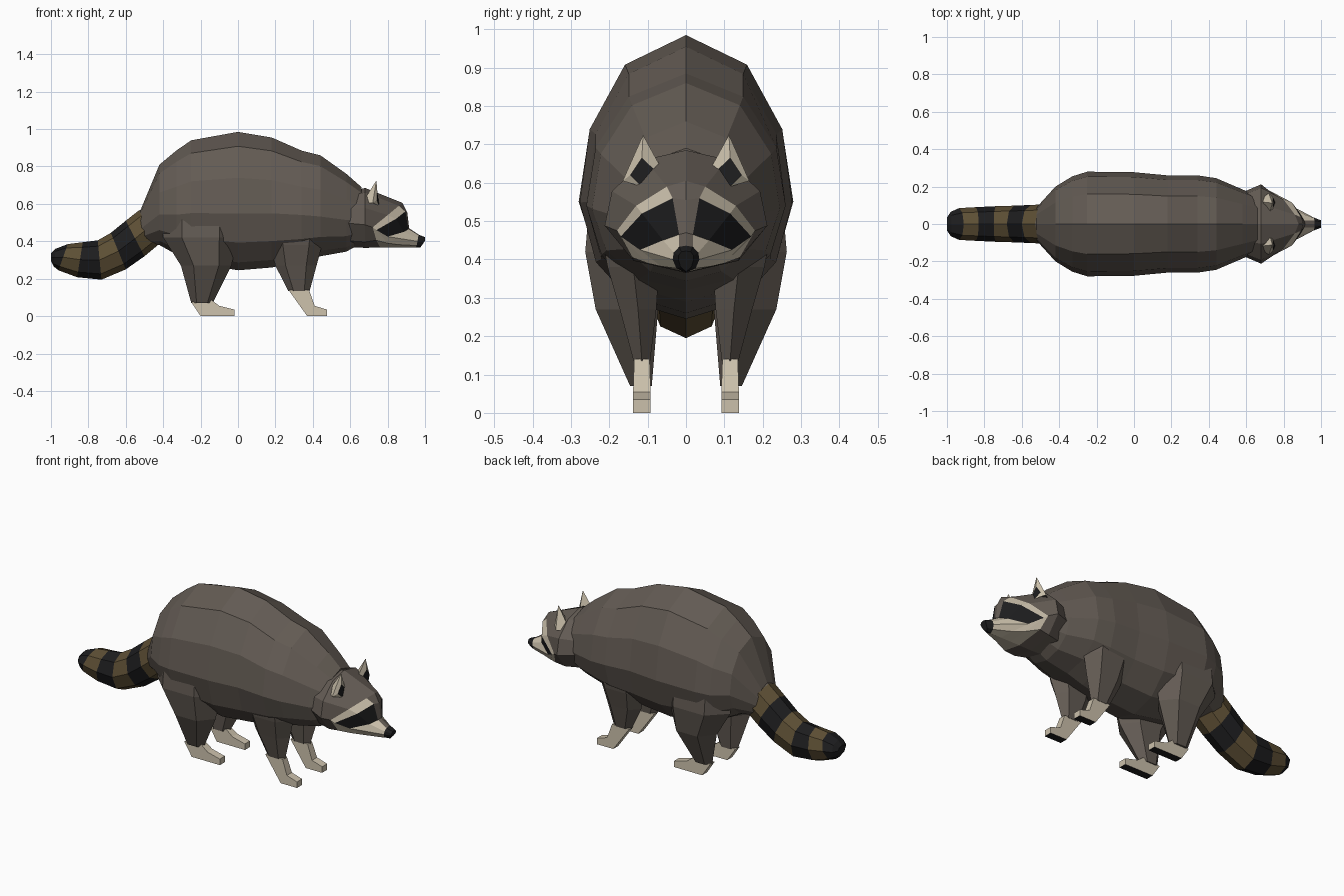
import bpy, bmesh
from math import sin, cos, radians, pi

if "Cube" in bpy.data.objects:
    bpy.data.objects.remove(bpy.data.objects["Cube"])


def material(name, rgb):
    m = bpy.data.materials.new(name)
    m.diffuse_color = (*rgb, 1)
    m.use_nodes = True
    m.node_tree.nodes["Principled BSDF"].inputs["Base Color"].default_value = m.diffuse_color
    return m


FUR = material("grey_fur", (0.125, 0.105, 0.088))
BLACK = material("black_fur", (0.012, 0.012, 0.013))
CREAM = material("cream_fur", (0.60, 0.53, 0.41))
TAN = material("tan_fur", (0.11, 0.078, 0.035))
MATS = [FUR, BLACK, CREAM, TAN]
F, B, C, T = range(4)


def build(name, verts, faces, mats):
    me = bpy.data.meshes.new(name)
    me.from_pydata(verts, [], faces)
    for m in MATS:
        me.materials.append(m)
    for p, i in zip(me.polygons, mats):
        p.material_index = i
    bm = bmesh.new()
    bm.from_mesh(me)
    bmesh.ops.recalc_face_normals(bm, faces=bm.faces)
    bm.to_mesh(me)
    bm.free()
    ob = bpy.data.objects.new(name, me)
    bpy.context.collection.objects.link(ob)
    return ob


def loft(name, rings, pick):
    """Skin closed rings; pick(band, side) gives the material index."""
    n = len(rings[0])
    verts = [v for r in rings for v in r]
    faces, mats = [], []
    for i in range(len(rings) - 1):
        for j in range(n):
            k = (j + 1) % n
            faces.append((i*n + j, i*n + k, (i+1)*n + k, (i+1)*n + j))
            mats.append(pick(i, min(j, n - 1 - j)))
    faces += [tuple(range(n)), tuple(range(len(verts) - n, len(verts)))]
    mats += [pick(0, 0), pick(len(rings) - 2, n // 4)]
    return build(name, verts, faces, mats)


def mirror_ring(half):
    return half + [(x, -y, z) for x, y, z in half[-2:0:-1]]


def section(x, top, bottom, w, mid, angles):
    """Egg-shaped half section, wide at height mid."""
    half = []
    for a in map(radians, angles):
        h = top - mid if cos(a) > 0 else mid - bottom
        half.append((x, w * sin(a) if 0.01 < a < 3.14 else 0, mid + h * cos(a)))
    return half


# body: x, top, bottom, half width, height of widest point
BODY = [(-.52, .57, .38, .09, .47), (-.42, .81, .38, .2, .55),
        (-.33, .885, .33, .255, .55), (-.25, .94, .29, .28, .56),
        (0, .985, .245, .277, .56), (.18, .955, .26, .26, .56),
        (.34, .885, .29, .26, .55), (.44, .86, .32, .245, .54),
        (.58, .76, .345, .185, .52), (.66, .69, .39, .15, .52)]
loft("body", [mirror_ring(section(*s, (0, 35, 65, 92, 122, 150, 180))) for s in BODY],
     lambda i, j: F)

# head: two round skull sections, then face sections from brow to nose
skull = [section(*s, (0, 30, 65, 95, 140, 180))
         for s in [(.58, .66, .37, .17, .51), (.68, .685, .365, .213, .50)]]
face = [
    [(.88, 0, .605), (.86, .05, .59), (.80, .13, .54), (.72, .18, .475), (.74, .14, .405), (.76, 0, .367)],
    [(.905, 0, .555), (.895, .035, .56), (.845, .115, .52), (.74, .17, .46), (.80, .10, .39), (.82, 0, .367)],
    [(.915, 0, .47), (.91, .018, .465), (.885, .06, .45), (.80, .12, .425), (.86, .065, .382), (.88, 0, .367)],
    [(.965, 0, .436), (.965, .018, .433), (.962, .032, .418), (.96, .035, .40), (.955, .025, .377), (.95, 0, .366)],
    [(1, 0, .422), (1, .012, .420), (1, .02, .41), (.998, .02, .40), (.985, .014, .38), (.975, 0, .368)],
]
PATTERN = [[F] * 5, [F, F, F, F, F], [F, C, C, C, C], [F, B, B, C, C],
           [F, C, C, C, C], [B] * 5]
loft("head", [mirror_ring(h) for h in skull + face], lambda i, j: PATTERN[i][j])

# tail: paired top and bottom points, half width, ringed fur
TAIL = [(-.42, .60, -.36, .42, .10), (-.53, .565, -.41, .395, .105),
        (-.60, .51, -.50, .32, .102), (-.68, .445, -.60, .25, .098),
        (-.75, .405, -.73, .195, .095), (-.83, .395, -.86, .208, .09),
        (-.91, .385, -.96, .245, .085), (-.975, .36, -.985, .265, .065),
        (-1, .335, -1, .295, .035)]
rings = []
for tx, tz, bx, bz, w in TAIL:
    rings.append([((tx + bx) / 2 + (tx - bx) / 2 * cos(a), w * sin(a),
                   (tz + bz) / 2 + (tz - bz) / 2 * cos(a))
                  for a in [k * pi / 4 for k in range(8)]])
BANDS = [F, T, B, T, B, T, B, B]
loft("tail", rings, lambda i, j: BANDS[i])


# legs: z, back x, front x, inner y, outer y
def leg(name, levels, s):
    rings = []
    for z, x0, x1, y0, y1 in levels:
        rings.append([((x0 + x1) / 2 + (x1 - x0) / 2 * cos(a),
                       s * ((y0 + y1) / 2 + (y1 - y0) / 2 * sin(a)), z)
                      for a in [k * pi / 3 for k in range(6)]])
    loft(name, rings, lambda i, j: F)


# feet: side profile given width, dark sole
def foot(name, profile, s):
    n = len(profile)
    verts = []
    for side in (-1, 1):
        verts += [(x, s * .115 + side * (.023 if z < .06 else .02), z) for x, z in profile]
    faces = [tuple(range(n)), tuple(range(n, 2 * n))]
    faces += [(i, (i+1) % n, n + (i+1) % n, n + i) for i in range(n)]
    mats = [C] * (n + 2)
    mats[2 + n - 2] = B
    build(name, verts, faces, mats)


HIND = [(.55, -.40, .0, .06, .265), (.42, -.40, .0, .05, .278), (.27, -.305, -.035, .06, .248),
        (.07, -.25, -.135, .085, .15)]
FRONT = [(.48, .17, .46, .06, .235), (.38, .17, .45, .06, .215), (.27, .2, .42, .07, .18),
         (.135, .268, .383, .09, .14)]
HIND_FOOT = [(-.25, .075), (-.14, .085), (-.10, .055), (-.02, .035), (-.02, 0), (-.2, 0)]
FRONT_FOOT = [(.27, .14), (.38, .14), (.41, .055), (.475, .035), (.475, 0), (.37, 0)]

for side, s in (("left", 1), ("right", -1)):
    leg(side + "_hind_leg", HIND, s)
    leg(side + "_front_leg", FRONT, s)
    foot(side + "_hind_foot", HIND_FOOT, s)
    foot(side + "_front_foot", FRONT_FOOT, s)
    # ear: tip, outer, front, inner and back corners, with a dark hollow
    pts = [(.74, .112, .725), (.72, .165, .605), (.755, .115, .59), (.725, .06, .63),
           (.66, .12, .60), (.745, .115, .665), (.742, .145, .62), (.742, .078, .63)]
    build(side + "_ear", [(x, s * y, z) for x, y, z in pts],
          [(0, 1, 6, 5), (0, 5, 7, 3), (1, 2, 6), (2, 3, 7), (5, 6, 2, 7),
           (0, 4, 1), (0, 3, 4), (1, 4, 3, 2)],
          [C, C, C, F, B, C, C, F])
